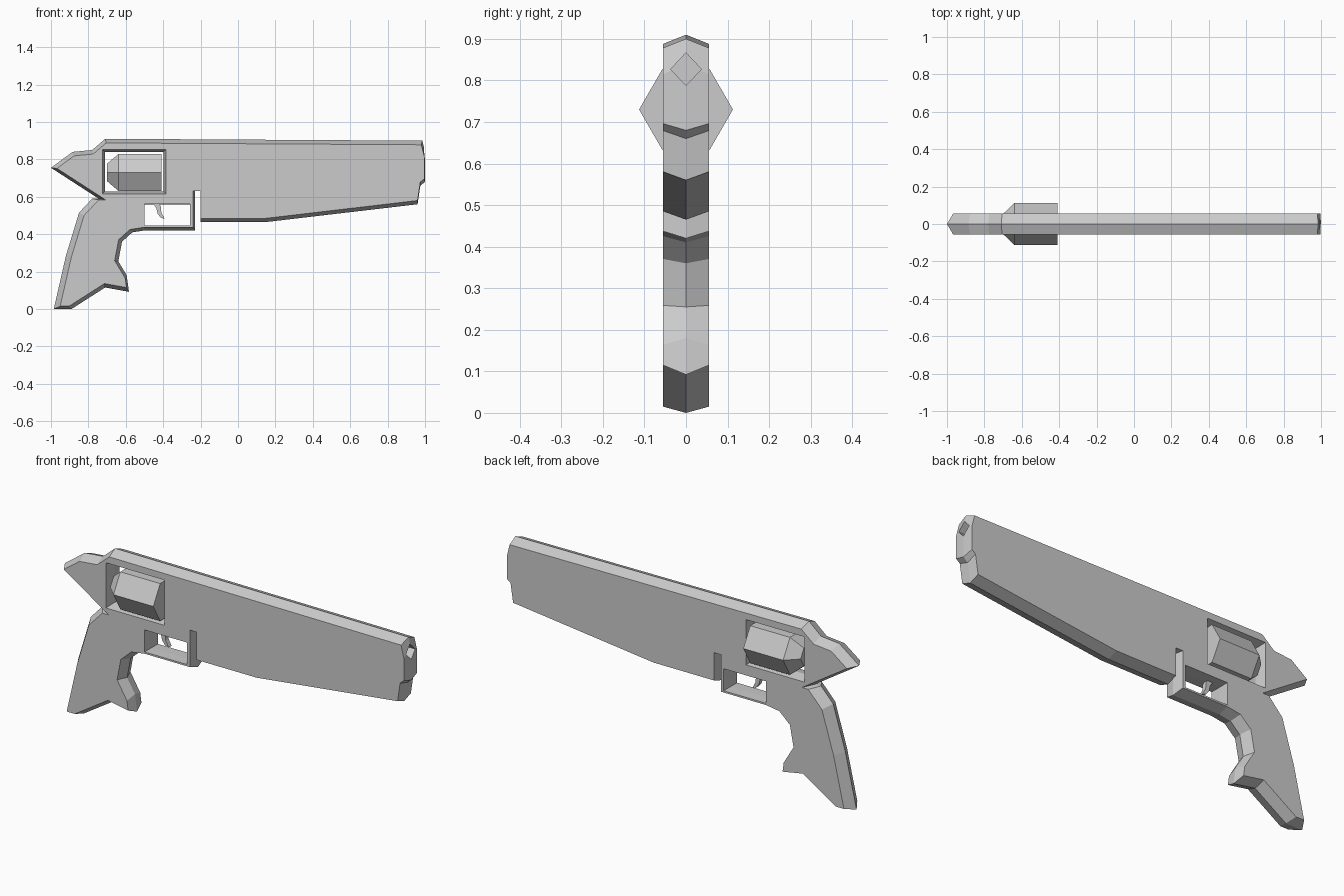
import bpy
from math import cos, sin, pi
from mathutils import Vector
from mathutils.geometry import tessellate_polygon

if "Cube" in bpy.data.objects:
    bpy.data.objects.remove(bpy.data.objects["Cube"])


def make(name, verts, faces):
    me = bpy.data.meshes.new(name)
    me.from_pydata(verts, [], faces)
    me.update()
    ob = bpy.data.objects.new(name, me)
    bpy.context.collection.objects.link(ob)
    bpy.context.view_layer.objects.active = ob
    ob.select_set(True)
    bpy.ops.object.mode_set(mode='EDIT')
    bpy.ops.mesh.select_all(action='SELECT')
    bpy.ops.mesh.normals_make_consistent(inside=False)
    bpy.ops.object.mode_set(mode='OBJECT')
    ob.select_set(False)
    return ob


def offset(loop):
    """Shift every edge to its left by its own width and mitre the corners."""
    out = []
    n = len(loop)
    for i in range(n):
        a, b, c = (Vector(loop[k % n][:2]) for k in (i - 1, i, i + 1))
        d0, d1 = (b - a).normalized(), (c - b).normalized()
        n0, n1 = Vector((-d0.y, d0.x)), Vector((-d1.y, d1.x))
        p0, p1 = b + n0 * loop[i - 1][2], b + n1 * loop[i][2]
        cr = d0.cross(d1)
        out.append(p0 + d0 * ((p1 - p0).cross(d1) / cr) if abs(cr) > 1e-4 else p1)
    return out


def ridged_plate(name, loops, half):
    """Flat plate whose rims (outline and holes) come to a ridge at y = 0."""
    sides = [offset(l) for l in loops]
    flat = [p for s in sides for p in s]
    mid = [p for l in loops for p in l]
    n = len(flat)
    verts = [(p[0], -half, p[1]) for p in flat] + [(p[0], 0, p[1]) for p in mid]
    verts += [(p[0], half, p[1]) for p in flat]
    tris = tessellate_polygon([[Vector((p.x, p.y, 0)) for p in s] for s in sides])
    faces = [tuple(t) for t in tris] + [tuple(i + 2 * n for i in t) for t in tris]
    start = 0
    for l in loops:
        m = len(l)
        for i in range(m):
            a, b = start + i, start + (i + 1) % m
            faces += [(a, b, b + n, a + n), (a + n, b + n, b + 2 * n, a + 2 * n)]
        start += m
    return make(name, verts, faces)


def lathe_x(name, rings, sides, z, squash=1):
    """Solid along x from (x, radius) rings, with a corner on the +y side."""
    verts = [(x, r * cos(2 * pi * k / sides), z + squash * r * sin(2 * pi * k / sides))
             for x, r in rings for k in range(sides)]
    last = (len(rings) - 1) * sides
    faces = [tuple(range(sides)), tuple(range(last, last + sides))]
    for j in range(0, last, sides):
        for k in range(sides):
            q = (k + 1) % sides
            faces.append((j + k, j + q, j + sides + q, j + sides + k))
    return make(name, verts, faces)


# Frame: outline (x, z, chamfer width of the edge that starts here)
outline = [
    (-1, .755, .015), (-.745, .59, .006), (-.78, .59, .03), (-.85, .515, .03),
    (-.92, .285, .03), (-.985, 0, .015), (-.89, 0, .02), (-.71, .115, .02),
    (-.583, .092, .01), (-.595, .18, .015), (-.64, .255, .02), (-.62, .36, .02),
    (-.565, .41, .017), (-.5, .42, .017), (-.23, .42, .01), (-.23, .63, 0),
    (-.2, .63, 0), (-.2, .465, .02), (.15, .465, .02), (.96, .56, .003),
    (.975, .66, .015), (1, .68, .004), (1, .84, .01), (.985, .9, .022),
    (-.71, .91, .02), (-.78, .85, .022), (-.885, .84, .022)]


def rect_hole(x0, x1, z0, z1, w):
    return [(x0, z0, w), (x0, z1, w), (x1, z1, w), (x1, z0, w)]


window = rect_hole(-.712, -.398, .628, .84, .012)
guard_hole = rect_hole(-.5, -.257, .447, .56, .001)
frame = ridged_plate("frame", [outline, window, guard_hole], .055)

# Diamond bore in the muzzle
cutter = lathe_x("bore_cutter", [(.94, .037), (1.1, .037)], 4, .827, 1.06)
mod = frame.modifiers.new("bore", 'BOOLEAN')
mod.operation = 'DIFFERENCE'
mod.solver = 'EXACT'
mod.object = cutter
bpy.context.view_layer.objects.active = frame
frame.select_set(True)
bpy.ops.object.modifier_apply(modifier=mod.name)
bpy.data.objects.remove(cutter)

# Six-sided rotating drum with a tapered rear
lathe_x("drum", [(-.70, .054), (-.64, .113), (-.41, .113)], 6, .73)

# Trigger hook
hook = [(-.455, .565, 0), (-.42, .565, 0), (-.412, .545, 0), (-.41, .515, 0),
        (-.392, .482, 0), (-.412, .487, 0), (-.43, .51, 0), (-.437, .54, 0)]
ridged_plate("trigger", [hook], .012)
